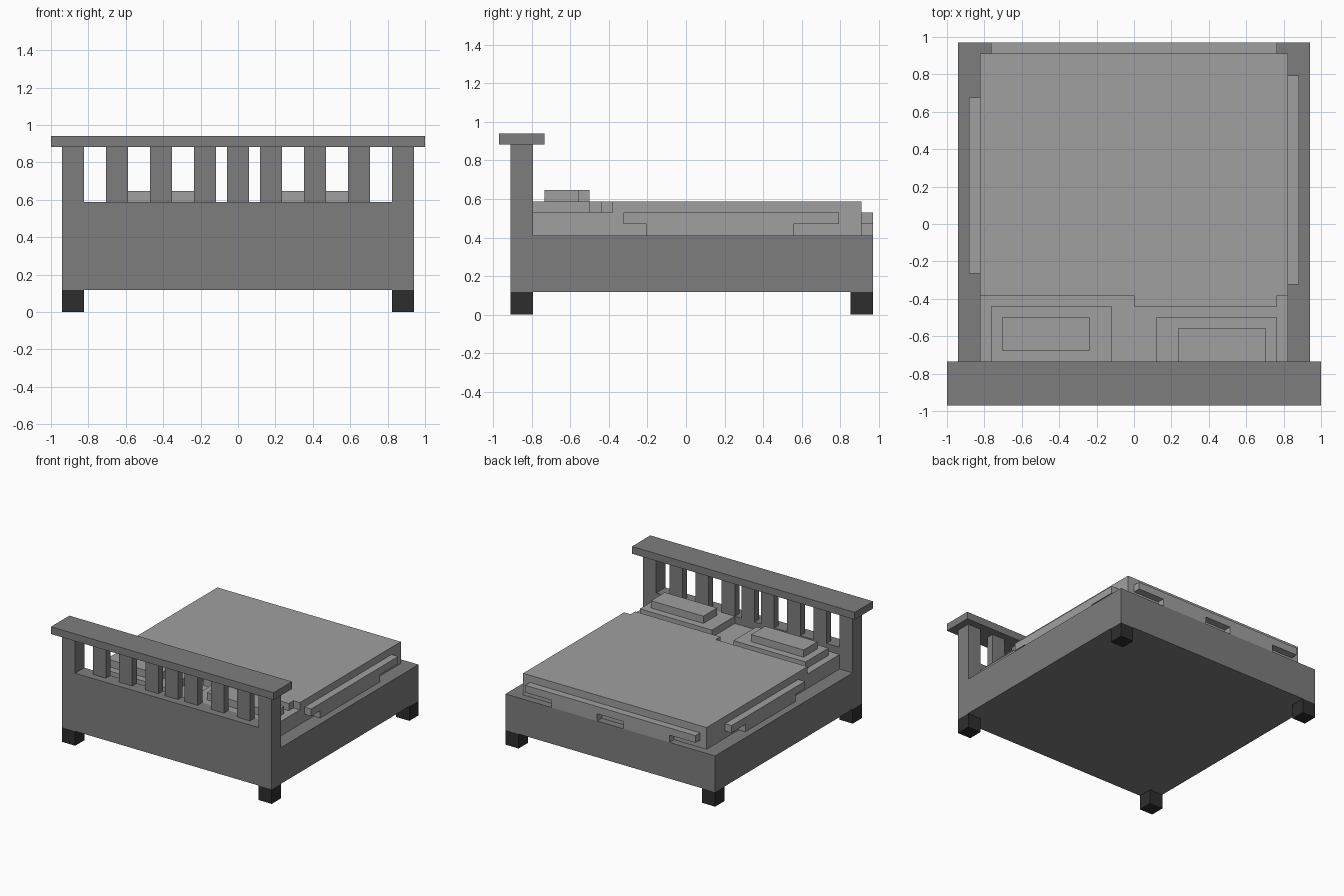
import bpy, bmesh
from mathutils import Matrix, Vector

if "Cube" in bpy.data.objects:
    bpy.data.objects.remove(bpy.data.objects["Cube"])

U = 1 / 17  # grid unit: the head rail is 34 units (2.0) wide


def material(name, value):
    m = bpy.data.materials.new(name)
    m.diffuse_color = (value, value, value, 1)
    m.use_nodes = True
    m.node_tree.nodes["Principled BSDF"].inputs["Base Color"].default_value = m.diffuse_color
    return m


FRAME = material("frame grey", 0.207)
BEDDING = material("bedding light grey", 0.35)
FOOT = material("foot charcoal", 0.027)


def boxes(name, mat, *spans):
    """One object made of boxes (x0, x1, y0, y1, z0, z1) in grid units."""
    bm = bmesh.new()
    for x0, x1, y0, y1, z0, z1 in spans:
        centre = Vector((x0 + x1, y0 + y1, z0 + z1)) * U / 2
        size = Vector((x1 - x0, y1 - y0, z1 - z0)) * U
        bmesh.ops.create_cube(bm, size=1, matrix=Matrix.Translation(centre) @ Matrix.Diagonal(size.to_4d()))
    mesh = bpy.data.meshes.new(name)
    bm.to_mesh(mesh)
    bm.free()
    mesh.materials.append(mat)
    obj = bpy.data.objects.new(name, mesh)
    bpy.context.collection.objects.link(obj)
    return obj


# Frame and headboard
boxes("bed_base", FRAME, (-16, 16, -15.5, 16.5, 2, 7))
boxes("headboard_panel", FRAME, (-16, 16, -15.5, -13.5, 7, 10))
boxes("head_rail", FRAME, (-17, 17, -16.5, -12.5, 15, 16))
for side, x in (("left", -16), ("right", 14)):
    boxes(side + "_head_post", FRAME, (x, x + 2, -15.5, -13.5, 10, 15))
    for end, y in (("head", -15.5), ("tail", 14.5)):
        boxes(f"{side}_{end}_foot", FOOT, (x, x + 2, y, y + 2, 0, 2))
for x in (-12, -8, -4, -1, 2, 6, 10):
    boxes("headboard_slat", FRAME, (x, x + 2, -14.5, -13.5, 10, 15))

# Mattress
boxes("mattress", BEDDING, (-14, 14, -13.5, 15.5, 7, 9))

# Blanket top with its uneven turned edge
boxes("blanket", BEDDING,
      (-14, 14, -6.5, 15.5, 9, 10),
      (0, 13, -7.5, -6.5, 9, 10))

# Blanket hanging over the sides and the tail end
boxes("right_blanket_drape", BEDDING,
      (14, 15, -5.5, 13.5, 8, 9), (14, 15, -3.5, 9.5, 7, 8))
boxes("left_blanket_drape", BEDDING,
      (-15, -14, -4.5, 11.5, 8, 9), (-15, -14, -2.5, 8.5, 7, 8))
boxes("tail_blanket_drape", BEDDING,
      (-13, 13, 15.5, 16.5, 8, 9),
      (-9, -2, 15.5, 16.5, 7, 8), (2, 9, 15.5, 16.5, 7, 8))

# Stepped pillows
boxes("left_pillow", BEDDING,
      (-13, -2, -12.5, -7.5, 9, 10), (-12, -4, -11.5, -8.5, 10, 11))
boxes("right_pillow", BEDDING,
      (2, 13, -13.5, -8.5, 9, 10), (4, 12, -12.5, -9.5, 10, 11))
